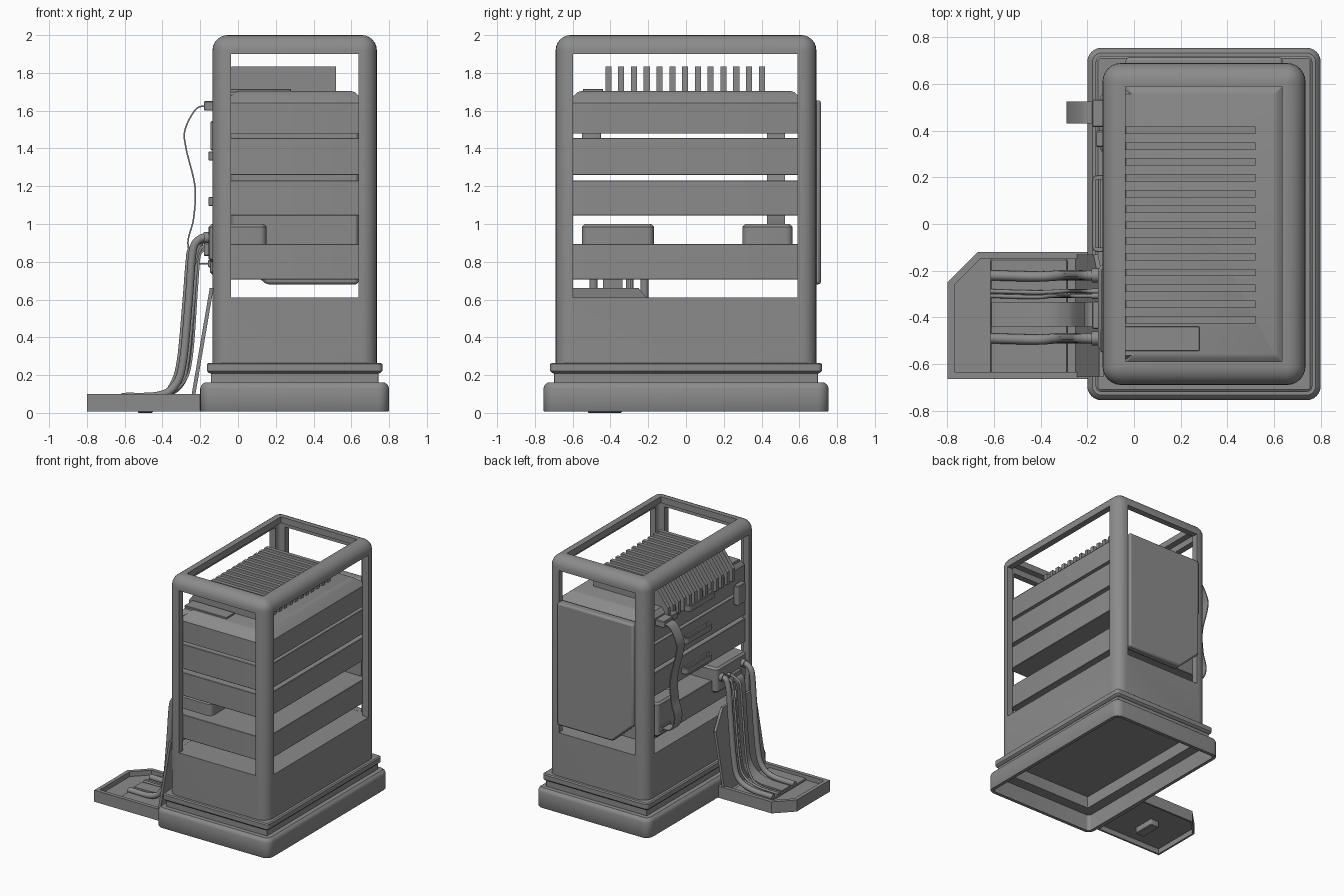
import bpy, bmesh, math
from mathutils import Vector, Matrix

if "Cube" in bpy.data.objects:
    bpy.data.objects.remove(bpy.data.objects["Cube"])

grey = bpy.data.materials.new("mid_grey")
grey.diffuse_color = (0.26, 0.26, 0.26, 1)
grey.use_nodes = True
grey.node_tree.nodes["Principled BSDF"].inputs["Base Color"].default_value = grey.diffuse_color

def make(name, bm):
    bmesh.ops.recalc_face_normals(bm, faces=bm.faces)
    me = bpy.data.meshes.new(name)
    bm.to_mesh(me)
    bm.free()
    me.materials.append(grey)
    ob = bpy.data.objects.new(name, me)
    bpy.context.collection.objects.link(ob)
    return ob

def loft(name, x0, x1, y0, y1, r, rings, n=6):
    """Stack rounded rectangles given as (inset, z)."""
    bm = bmesh.new()
    loops = []
    for d, z in rings:
        q = max(r - d, 0.003)
        loop = []
        for i, (sx, sy) in enumerate([(1, 1), (0, 1), (0, 0), (1, 0)]):
            cx = x1 - d - q if sx else x0 + d + q
            cy = y1 - d - q if sy else y0 + d + q
            for k in range(n + 1):
                a = math.pi / 2 * (i + k / n)
                loop.append(bm.verts.new((cx + q * math.cos(a), cy + q * math.sin(a), z)))
        loops.append(loop)
    for a, b in zip(loops, loops[1:]):
        for i in range(len(a)):
            j = (i + 1) % len(a)
            bm.faces.new((a[i], a[j], b[j], b[i]))
    bm.faces.new(loops[0])
    bm.faces.new(loops[-1])
    return make(name, bm)

def block(name, x, y, z, r=0.01, b=0.005):
    """Box with rounded upright edges and bevelled top and bottom."""
    return loft(name, *x, *y, r, [(b, z[0]), (0, z[0] + b), (0, z[1] - b), (b, z[1])], 4)

def prism(name, pts, axis, a, b):
    """Extrude a 2D outline along one axis from a to b."""
    bm = bmesh.new()
    def at(p, t):
        return {'x': (t, *p), 'y': (p[0], t, p[1]), 'z': (*p, t)}[axis]
    lo = [bm.verts.new(at(p, a)) for p in pts]
    hi = [bm.verts.new(at(p, b)) for p in pts]
    for i in range(len(pts)):
        j = (i + 1) % len(pts)
        bm.faces.new((lo[i], lo[j], hi[j], hi[i]))
    bm.faces.new(lo)
    bm.faces.new(hi)
    return make(name, bm)

def rect(a, b, c, d):
    return [(a, c), (b, c), (b, d), (a, d)]

def cut(ob, cutter):
    m = ob.modifiers.new("cut", 'BOOLEAN')
    m.operation, m.solver, m.object = 'DIFFERENCE', 'EXACT', cutter
    bpy.context.view_layer.objects.active = ob
    bpy.ops.object.modifier_apply(modifier=m.name)
    bpy.data.objects.remove(cutter)

def smooth_path(pts, n=8):
    P = [Vector(p) for p in pts]
    P = [2 * P[0] - P[1]] + P + [2 * P[-1] - P[-2]]
    out = []
    for a, b, c, d in zip(P, P[1:], P[2:], P[3:]):
        for k in range(n):
            t = k / n
            out.append(0.5 * (2 * b + (c - a) * t + (2 * a - 5 * b + 4 * c - d) * t * t
                              + (3 * b - a - 3 * c + d) * t ** 3))
    return out + [P[-2]]

def pipe(name, pts, r):
    cu = bpy.data.curves.new(name, 'CURVE')
    cu.dimensions, cu.bevel_depth, cu.bevel_resolution, cu.use_fill_caps = '3D', r, 3, True
    path = smooth_path(pts)
    s = cu.splines.new('POLY')
    s.points.add(len(path) - 1)
    for q, p in zip(s.points, path):
        q.co = (*p, 1)
    s.use_smooth = True
    cu.materials.append(grey)
    ob = bpy.data.objects.new(name, cu)
    bpy.context.collection.objects.link(ob)

def ribbon(name, pts, y0, y1, t=0.006):
    path = smooth_path(pts)
    a, b = [], []
    for i, p in enumerate(path):
        d = (path[min(i + 1, len(path) - 1)] - path[max(i - 1, 0)]).normalized()
        o = Vector((-d.y, d.x)) * t
        a.append(tuple(p + o))
        b.append(tuple(p - o))
    prism(name, a + b[::-1], 'y', y0, y1)

# hollow stepped base
loft("base", -0.2, 0.8, -0.755, 0.755, 0.06,
     [(0.115, 0.235), (0.115, 0.14), (0.03, 0.14), (0.03, 0.008), (0.004, 0.008), (0, 0.014), (0, 0.13),
      (0.006, 0.147), (0.022, 0.16), (0.057, 0.16), (0.057, 0.208), (0.045, 0.212), (0.036, 0.222),
      (0.036, 0.258), (0.045, 0.265), (0.075, 0.265)])

# open cabinet frame: solid lower part, thin shell above, windows on every side
arc = [(0.08 * (1 - math.cos(a)), 1.92 + 0.08 * math.sin(a))
       for a in (math.pi / 2 * k / 6 for k in range(7))]
frame = loft("cabinet_frame", -0.135, 0.735, -0.69, 0.69, 0.08, [(0, 0.24)] + arc)
cut(frame, loft("cavity", -0.085, 0.685, -0.64, 0.64, 0.03, [(0, 0.609), (0, 1.95)]))
cut(frame, prism("side_cut", rect(-0.597, 0.59, 0.61, 1.9), 'x', -1, 1))
cut(frame, prism("front_cut", rect(-0.036, 0.637, 0.61, 1.9), 'y', -1, 1))
cut(frame, prism("top_cut", rect(-0.036, 0.635, -0.59, 0.59), 'z', 1.8, 2.2))

# stacked drawers, reaching behind the posts; pull fronts fill the left window
for i, (z0, z1) in enumerate([(0.705, 0.895), (1.045, 1.23), (1.26, 1.455)]):
    block(f"drawer_{i}", (-0.08, 0.683), (-0.638, 0.638), (z0, z1), 0.008, 0.003)
    block(f"drawer_front_{i}", (-0.108, -0.07), (-0.594, 0.587), (z0, z1), 0.006, 0.003)
loft("top_unit", -0.08, 0.683, -0.638, 0.638, 0.02,
     [(0, 1.478), (0, 1.64), (0.025, 1.665), (0.05, 1.684), (0.065, 1.698), (0.08, 1.703)], 4)
loft("top_unit_front", -0.108, 0.2, -0.594, 0.587, 0.02,
     [(0, 1.478), (0, 1.66), (0.022, 1.69), (0.03, 1.7)], 4)
block("top_plate", (-0.09, 0.28), (-0.545, -0.44), (1.695, 1.715), 0.004, 0.002)

# drawer handles, the top one deeper
for i, (z, x) in enumerate([(1.12, -0.155), (1.36, -0.155), (1.625, -0.18)]):
    bar = block(f"handle_{i}", (x, -0.08), (-0.12, 0.21), (z - 0.024, z + 0.024), 0.025, 0.003)
    cut(bar, prism("handle_gap", rect(x + 0.014, -0.109, -0.1, 0.19), 'z', z - 0.1, z + 0.1))

# cooling fins that fold down over the side of the top unit
for i in range(13):
    y = -0.411 + i * 0.0677
    prism(f"fin_{i}", [(0.52, 1.69), (0.52, 1.833), (-0.035, 1.833), (-0.132, 1.70),
                       (-0.132, 1.60), (-0.09, 1.60)], 'y', y - 0.016, y + 0.016)

# back panel with one clipped lower corner
panel = prism("back_panel", [(0.637, 0.68), (0.637, 1.655), (-0.036, 1.655), (-0.036, 0.85), (0.15, 0.68)],
              'y', 0.645, 0.715)
m = panel.modifiers.new("bevel", 'BEVEL')
m.width, m.segments = 0.015, 2

# connection blocks on the lowest drawer, and sockets
block("pipe_block", (-0.155, 0.15), (-0.55, -0.17), (0.8, 1.0), 0.035, 0.015)
block("cable_block", (-0.148, 0.15), (0.3, 0.565), (0.73, 1.0), 0.035, 0.015)
block("drawer_link", (-0.145, -0.1), (-0.55, -0.45), (1.39, 1.545))
block("upper_socket", (-0.18, -0.1), (0.415, 0.535), (1.6, 1.65))
block("side_socket", (-0.165, -0.1), (0.33, 0.4), (1.6, 1.65))
block("lower_socket", (-0.158, -0.1), (0.415, 0.535), (0.77, 0.81))
block("ribbon_socket", (-0.18, -0.1), (-0.45, -0.33), (0.83, 0.9))

# ribbon cables
ribbon("upper_ribbon", [(-0.15, 1.625), (-0.22, 1.61), (-0.28, 1.5), (-0.275, 1.4), (-0.228, 1.2),
                        (-0.235, 1.03), (-0.265, 0.9), (-0.23, 0.8), (-0.15, 0.79)], 0.43, 0.525, 0.004)
ribbon("tray_ribbon", [(-0.15, 0.87), (-0.2, 0.84), (-0.215, 0.7), (-0.245, 0.3), (-0.29, 0.16),
                       (-0.4, 0.095), (-0.61, 0.085)], -0.44, -0.335)

# hoses with collars, dropping into the tray
hoses = [("rear_hose", -0.22, 0.022, 0.92, 0.025), ("thin_hose_a", -0.288, 0.009, 0.88, 0.03),
         ("thin_hose_b", -0.308, 0.009, 0.91, -0.02), ("front_hose", -0.49, 0.022, 0.93, 0.005)]
for name, y, r, z, s in hoses:
    pipe(name, [(-0.14, y, z), (-0.19, y, z - 0.004), (-0.235 + s, y, z - 0.04), (-0.25 + s, y, z - 0.12),
                (-0.265 + s, y, 0.6), (-0.295 + s, y, 0.28), (-0.335 + s, y, 0.15), (-0.42, y - 0.005, 0.092),
                (-0.615, y, 0.085)], r)
    pipe(name + "_collar", [(-0.14, y, z), (-0.18, y, z - 0.003)], r * 1.4)

# side tray with clipped corner, hollow above and below
def tray_outline(d):
    return [(-0.8 + d, -0.665 + d), (-0.19 - d, -0.665 + d), (-0.19 - d, -0.12 - d),
            (-0.67 + 0.4 * d, -0.12 - d), (-0.8 + d, -0.25 - 0.4 * d)]

tray = prism("tray", tray_outline(0), 'z', 0.008, 0.1)
cut(tray, prism("tray_top_cut", tray_outline(0.03), 'z', 0.062, 0.2))
cut(tray, prism("tray_under_cut", tray_outline(0.015), 'z', -0.1, 0.05))
block("tray_plate", (-0.615, -0.285), (-0.64, -0.15), (0.055, 0.075))
block("tray_foot", (-0.53, -0.45), (-0.52, -0.34), (0.0, 0.055))

# opened tray lid leaning on the cabinet
lid = prism("tray_lid", [(-0.655, 0.06), (-0.655, 0.66), (-0.25, 0.66), (-0.13, 0.52), (-0.13, 0.06)],
            'x', -0.245, -0.225)
k = 0.17
lid.data.transform(Matrix(((1, 0, k, -0.1 * k), (0, 1, 0, 0), (0, 0, 1, 0), (0, 0, 0, 1))))

# smooth shading with sharp edges kept
bpy.ops.object.select_all(action='DESELECT')
for ob in bpy.context.scene.objects:
    if ob.type == 'MESH':
        ob.select_set(True)
        bpy.context.view_layer.objects.active = ob
bpy.ops.object.shade_smooth_by_angle(angle=math.radians(35))
